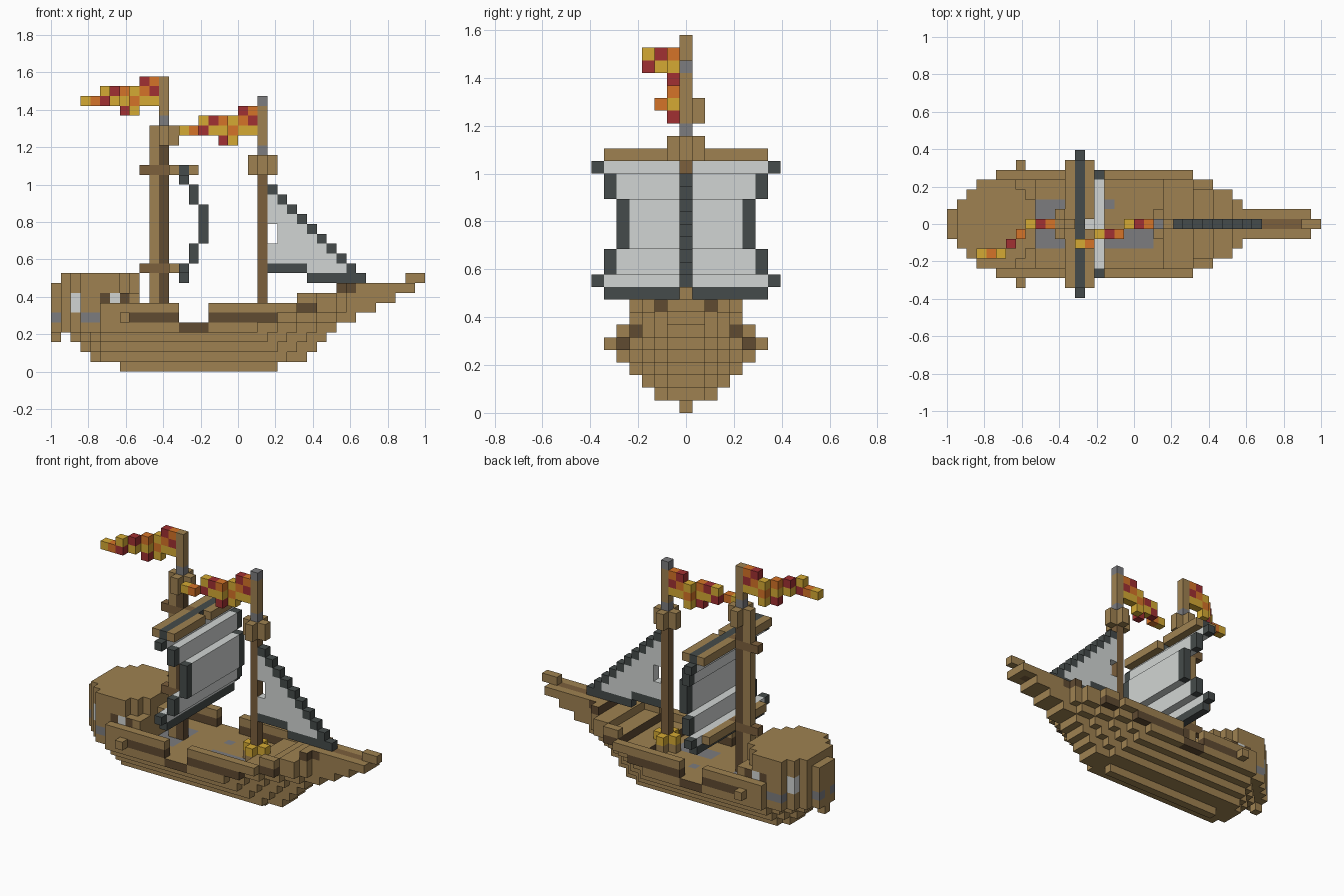
import bpy
import bmesh
from mathutils import Vector

cube = bpy.data.objects.get("Cube")
if cube:
    bpy.data.objects.remove(cube)

U = 2 / 38  # edge of one block

COLOURS = {
    "wood": (0.345, 0.222, 0.083),
    "mast_wood": (0.2, 0.115, 0.046),
    "dark_wood": (0.115, 0.069, 0.031),
    "sail_grey": (0.64, 0.665, 0.655),
    "trim_grey": (0.060, 0.071, 0.069),
    "stone_grey": (0.2, 0.2, 0.21),
    "red": (0.355, 0.030, 0.032),
    "orange": (0.66, 0.172, 0.021),
    "yellow": (0.66, 0.4, 0.034),
}
MATS = {}
for name, rgb in COLOURS.items():
    m = bpy.data.materials.new(name)
    m.use_nodes = True
    m.diffuse_color = (*rgb, 1)
    m.node_tree.nodes["Principled BSDF"].inputs["Base Color"].default_value = (*rgb, 1)
    MATS[name] = m


def build(name, cells):
    """Make one blocky object from {(i, j, k): colour}, outer faces only."""
    bm = bmesh.new()
    used = sorted(set(cells.values()) | {"wood"})
    verts = {}

    def vert(p):
        key = tuple(round(c * 2) for c in p)
        if key not in verts:
            verts[key] = bm.verts.new(((p[0] + 0.5) * U - 1, p[1] * U, (p[2] + 0.5) * U))
        return verts[key]

    for cell, colour in cells.items():
        centre = Vector(cell)
        for axis in range(3):
            for sign in (-1, 1):
                n = Vector((0, 0, 0))
                n[axis] = sign
                if tuple(int(c) for c in centre + n) in cells:
                    continue
                a = Vector((0, 0, 0))
                a[(axis + 1) % 3] = 0.5
                b = n.cross(a)
                mid = centre + n / 2
                face = bm.faces.new([vert(mid + o) for o in (a + b, b - a, -a - b, a - b)])
                # Dark planks only line the sides; their tops are plain wood
                shown = "wood" if colour == "dark_wood" and n.z > 0 else colour
                face.material_index = used.index(shown)
    mesh = bpy.data.meshes.new(name)
    bm.to_mesh(mesh)
    bm.free()
    for c in used:
        mesh.materials.append(MATS[c])
    ob = bpy.data.objects.new(name, mesh)
    bpy.context.collection.objects.link(ob)


def box(cells, xs, ys, zs, colour="wood"):
    """Fill an inclusive block range."""
    for i in range(xs[0], xs[1] + 1):
        for j in range(ys[0], ys[1] + 1):
            for k in range(zs[0], zs[1] + 1):
                cells[i, j, k] = colour


def plus(cells, i, k, colour="wood"):
    """Cross-shaped collar around a mast."""
    box(cells, (i - 1, i + 1), (0, 0), (k, k), colour)
    box(cells, (i, i), (-1, 1), (k, k), colour)


# Plan outline: half width of the ship at each block along x
HALF = [1, 2, 3, 4, 4] + [5] * 20 + [4, 4, 3, 3, 2] + [1] * 7 + [0]


def width(i, widest, bow):
    return min(widest, HALF[i], 1 + (bow - i) // 2)


# Hull: one (widest, stern, bow) triple per layer, deck on top
hull = {}
LAYERS = [(0, 7, 22), (2, 4, 25), (3, 3, 26), (4, 2, 27), (5, 0, 28)]
for k, (widest, stern, bow) in enumerate(LAYERS):
    for i in range(stern, bow + 1):
        w = min(width(i, widest, bow), widest if k > 3 else 1 + i - stern)
        for j in range(-w, w + 1):
            stone = (9 <= i <= 11 and abs(j) <= 2) or (16 <= i <= 20 and -2 <= j < 0) or (i == 16 and j == 2)
            gap = abs(j) == 5 and 13 <= i <= 15
            hull[i, j, k] = "wood" if k < 4 else "stone_grey" if stone else "dark_wood" if gap else "wood"
box(hull, (0, 0), (0, 0), (3, 3))
build("hull", hull)

# Side rails rising into the stepped bow
rails = {}
for k, widest, start, bow, solid in ((5, 5, 9, 30, 22), (6, 5, 9, 32, 25),
                                     (7, 4, 25, 34, 27), (8, 4, 29, 36, 29)):
    for i in range(start, bow + 1):
        if k < 7 and 13 <= i <= 15:
            continue
        w = width(i, widest, bow)
        for j in range(-w, w + 1):
            if i >= solid or abs(j) == w:
                dark = (k == 5 and i <= 22) or (k == 6 and i in (25, 26)) or (k == 8 and i in (29, 30))
                rails[i, j, k] = "dark_wood" if dark else "wood"
box(rails, (36, 37), (0, 0), (9, 9))
box(rails, (32, 35), (0, 0), (8, 8), "mast_wood")
build("rails_and_bow", rails)

# Stern cabin with windows, its upper storey and roof rounded at both ends
cabin = {}
WINDOWS = {(2, 6): "sail_grey", (2, 7): "sail_grey", (6, 7): "sail_grey",
           (3, 5): "stone_grey", (4, 5): "stone_grey", (0, 5): "stone_grey",
           (5, 7): "dark_wood", (7, 7): "dark_wood", (8, 5): "dark_wood"}
for k in range(5, 10):
    for i in range(1 if k == 9 else 0, 9):
        w = min(HALF[i], 5 if k < 7 else 4)
        if k > 7:
            w = min(w, 10 - i)
        for j in range(-w, w + 1):
            cabin[i, j, k] = WINDOWS.get((i, k), "wood") if abs(j) == w else "wood"
for j in (-6, 6):
    box(cabin, (7, 7), (j, j), (5, 5))
build("stern_cabin", cabin)

# Main mast with its top collar and pole
mast = {}
box(mast, (10, 10), (0, 0), (5, 24))
box(mast, (11, 11), (0, 0), (5, 24), "dark_wood")
box(mast, (9, 12), (0, 0), (20, 20), "mast_wood")
box(mast, (9, 12), (0, 0), (10, 10), "mast_wood")
for k in (23, 24):
    plus(mast, 11, k)
box(mast, (11, 11), (0, 0), (25, 29))
mast[11, 0, 25] = "stone_grey"
build("main_mast", mast)

# Fore mast with its collar and golden foot
mast = {}
box(mast, (21, 21), (0, 0), (5, 19), "mast_wood")
box(mast, (21, 21), (0, 0), (20, 26))
for k in (20, 21):
    plus(mast, 21, k)
plus(mast, 21, 5)
plus(mast, 21, 6, "yellow")
mast[21, 0, 22] = mast[21, 0, 27] = "stone_grey"
build("fore_mast", mast)

# Yards
yards = {}
box(yards, (12, 12), (-6, 6), (20, 20))
box(yards, (14, 14), (-6, 6), (20, 20))
box(yards, (12, 12), (-5, 5), (10, 10))
del yards[14, 0, 20]
build("yards", yards)

# Bulging square sail with dark trim
sail = {}
for i, w, low, high in ((13, 7, 10, 10), (14, 6, 11, 12), (15, 5, 13, 16),
                        (14, 6, 17, 18), (13, 7, 19, 19)):
    box(sail, (i, i), (-w, w), (low, high), "trim_grey")
    box(sail, (i, i), (1 - w, w - 1), (low, high), "sail_grey")
for k in (9, 20):
    box(sail, (13, 13), (-6, 6), (k, k), "trim_grey")
build("main_sail", sail)

# Triangular fore sail
jib = {}
for n in range(9):
    k = 18 - n
    box(jib, (22, 22 + n), (0, 0), (k, k), "sail_grey")
    jib[22 + n, 0, k] = "trim_grey"
box(jib, (22, 25), (0, 0), (10, 10), "trim_grey")
box(jib, (26, 31), (0, 0), (9, 9), "trim_grey")
for k in (13, 14):
    del jib[22, 0, k]
build("fore_sail", jib)

# Waving pennants, each row drawn from tip to pole
PENNANT = ["......ro", "..yroyor", "yoryyoyy", "....ry.."]
KEY = {"r": "red", "o": "orange", "y": "yellow"}
for name, tip, top, wave in (("main_pennant", 3, 29, (-3, -3, -3, -2, -1, 0, 0, 0)),
                             ("fore_pennant", 13, 26, (-2, -2, -1, -1, -1, 0, 0, 0))):
    flag = {}
    for row, text in enumerate(PENNANT):
        for n, c in enumerate(text):
            if c in KEY:
                flag[tip + n, wave[n], top - row] = KEY[c]
    build(name, flag)
